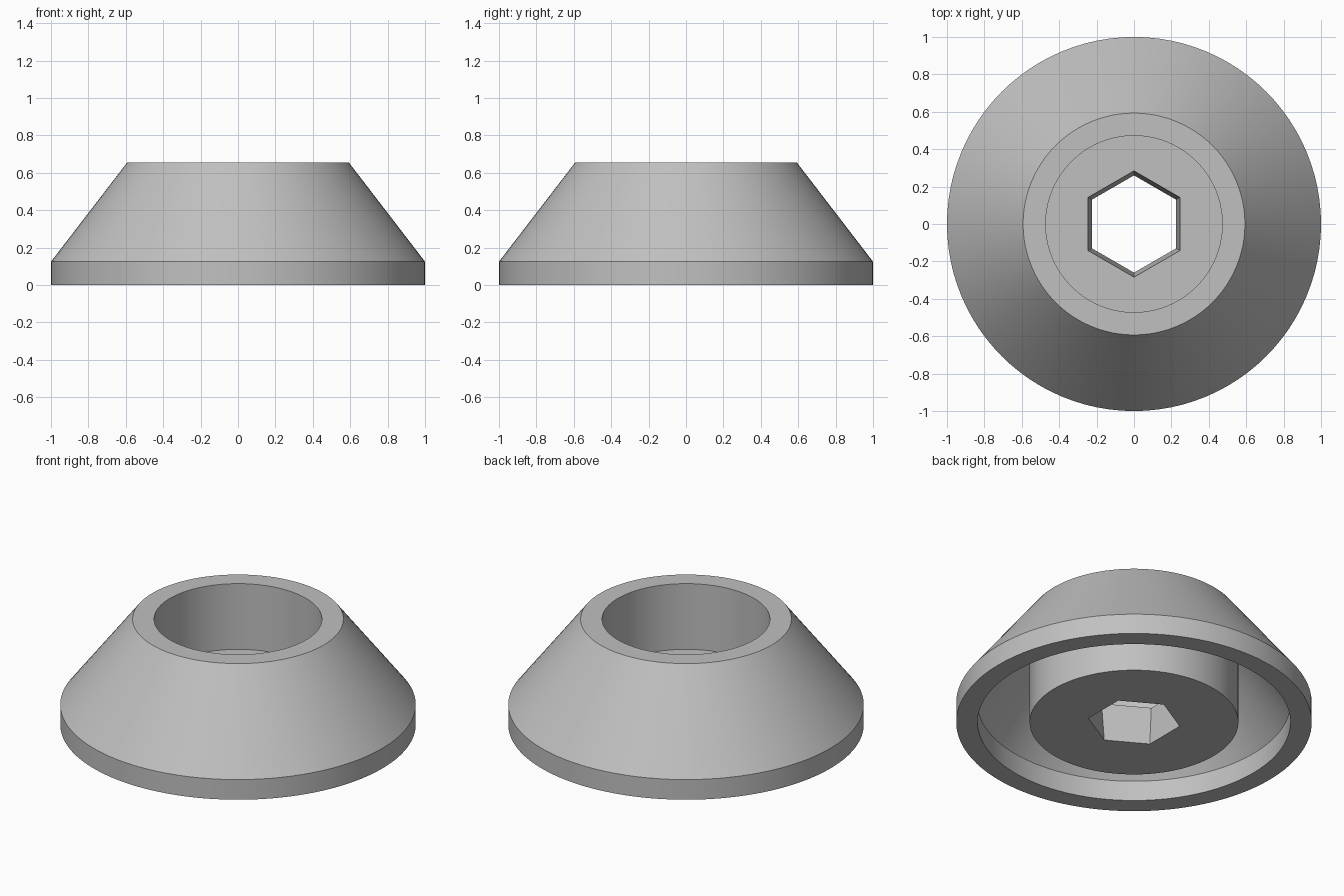
import bpy
import bmesh
from math import cos, sin, pi, radians

SEGMENTS = 96

cube = bpy.data.objects.get("Cube")
if cube:
    bpy.data.objects.remove(cube, do_unlink=True)

# One plain grey
grey = bpy.data.materials.new("plain_grey")
grey.use_nodes = True
colour = (0.53, 0.53, 0.53, 1)
grey.diffuse_color = colour
grey.node_tree.nodes["Principled BSDF"].inputs["Base Color"].default_value = colour


def ring(bm, radius, z, sides=SEGMENTS, turn=0.0):
    """Closed loop of vertices, returned with its edges."""
    angles = [turn + 2 * pi * i / sides for i in range(sides)]
    verts = [bm.verts.new((radius * cos(a), radius * sin(a), z)) for a in angles]
    edges = [bm.edges.new((verts[i], verts[i - 1])) for i in range(sides)]
    return verts, edges


def skin(bm, lower, upper):
    """Quads between two loops of equal length."""
    a, b = lower[0], upper[0]
    for i in range(len(a)):
        bm.faces.new((a[i - 1], a[i], b[i], b[i - 1]))


bm = bmesh.new()

# Profile from the socket rim at the bottom, round the skirt, into the bore
profile = [
    (0.587, 0.0),    # hub bottom edge
    (0.587, 0.50),   # hub meets the inside of the skirt
    (0.88, 0.125),   # inside of the skirt
    (0.88, 0.0),     # base rim, inner edge
    (1.0, 0.0),      # base rim, outer edge
    (1.0, 0.125),    # top of the straight band
    (0.593, 0.655),  # top of the cone
    (0.472, 0.655),  # bore mouth
    (0.472, 0.247),  # bore floor
]
loops = [ring(bm, r, z) for r, z in profile]
for lower, upper in zip(loops, loops[1:]):
    skin(bm, lower, upper)

# Tapered hexagonal hole through the floor
hex_bottom = ring(bm, 0.26, 0.0, 6, pi / 6)
hex_top = ring(bm, 0.284, 0.247, 6, pi / 6)
skin(bm, hex_bottom, hex_top)

# Flat floors between the round edges and the hexagon
for outer, inner in ((loops[0], hex_bottom), (loops[-1], hex_top)):
    bmesh.ops.triangle_fill(bm, edges=outer[1] + inner[1], use_beauty=True)

bmesh.ops.recalc_face_normals(bm, faces=bm.faces)
mesh = bpy.data.meshes.new("conical_washer")
bm.to_mesh(mesh)
bm.free()
mesh.materials.append(grey)

washer = bpy.data.objects.new("conical_washer", mesh)
bpy.context.scene.collection.objects.link(washer)
bpy.ops.object.select_all(action="DESELECT")
washer.select_set(True)
bpy.context.view_layer.objects.active = washer
bpy.ops.object.shade_smooth_by_angle(angle=radians(25))
